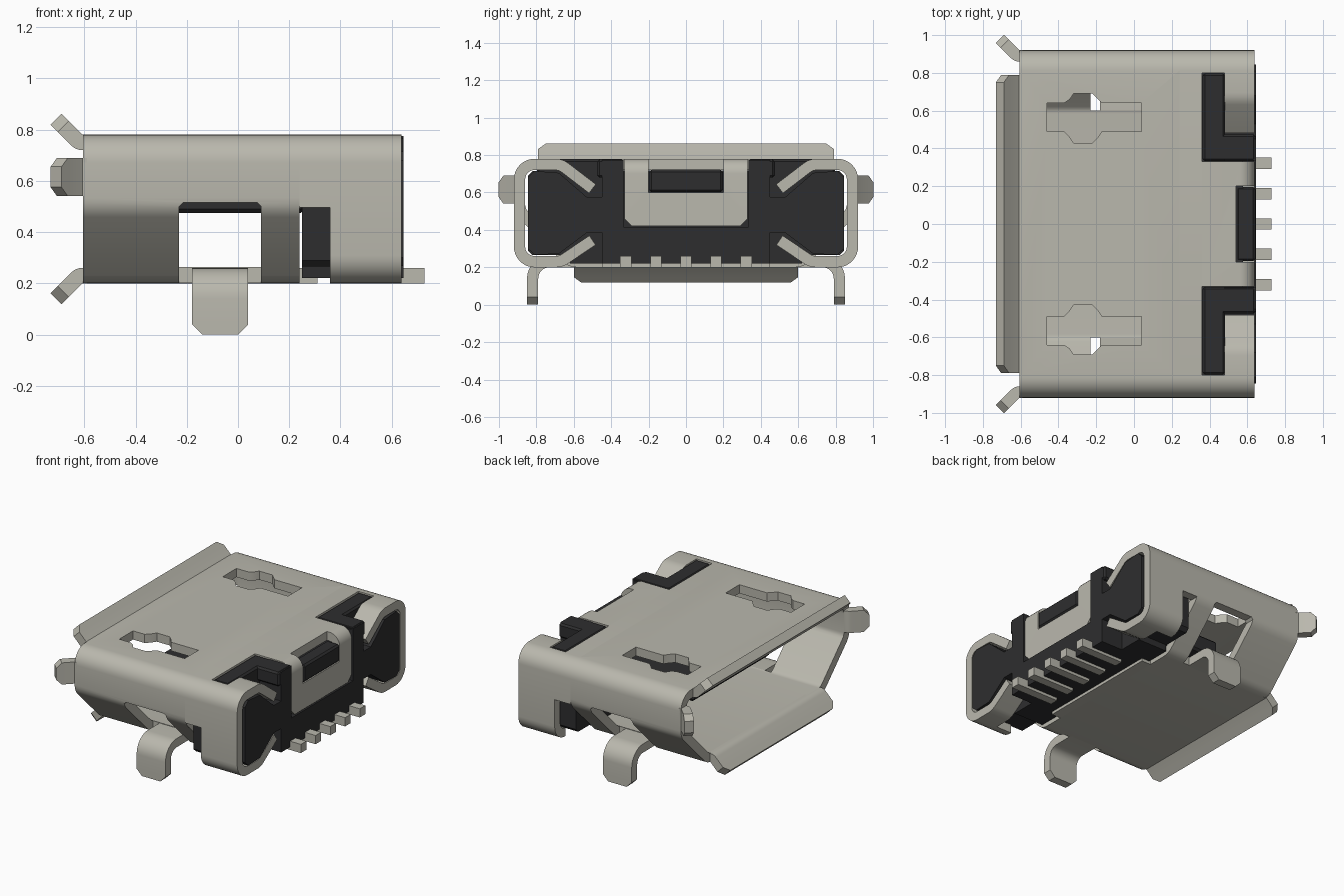
import bpy, bmesh, math
from mathutils import Vector

if "Cube" in bpy.data.objects:
    bpy.data.objects.remove(bpy.data.objects["Cube"])


def material(name, color):
    m = bpy.data.materials.new(name)
    m.use_nodes = True
    m.diffuse_color = (*color, 1)
    m.node_tree.nodes["Principled BSDF"].inputs["Base Color"].default_value = (*color, 1)
    return m


METAL = material("plated metal", (0.49, 0.48, 0.42))
BLACK = material("black plastic", (0.027, 0.027, 0.028))
T = 0.06  # sheet metal thickness


# Plane mappings: (u, v) lie in the profile plane, w runs along its width
def yz(u, v, w): return (w, u, v)
def yz_flip(u, v, w): return (w, -u, v)
def xz(u, v, w): return (u, w, v)
def xz_flip(u, v, w): return (u, -w, v)
def xy(u, v, w): return (u, v, w)
def xy_flip(u, v, w): return (u, -v, w)


def finish(name, bm, mat):
    bmesh.ops.recalc_face_normals(bm, faces=bm.faces)
    mesh = bpy.data.meshes.new(name)
    bm.to_mesh(mesh)
    bm.free()
    mesh.materials.append(mat)
    ob = bpy.data.objects.new(name, mesh)
    bpy.context.collection.objects.link(ob)
    smooth(ob)
    return ob


def activate(ob):
    bpy.ops.object.select_all(action='DESELECT')
    ob.select_set(True)
    bpy.context.view_layer.objects.active = ob


def smooth(ob):
    activate(ob)
    bpy.ops.object.shade_smooth_by_angle(angle=math.radians(30))


def prism(name, pts, lo, hi, place, mat, bevel=0):
    bm = bmesh.new()
    face = bm.faces.new([bm.verts.new(place(u, v, lo)) for u, v in pts])
    ext = bmesh.ops.extrude_face_region(bm, geom=[face])
    move = Vector(place(0, 0, hi - lo))
    bmesh.ops.translate(bm, vec=move, verts=[e for e in ext["geom"] if isinstance(e, bmesh.types.BMVert)])
    bmesh.ops.recalc_face_normals(bm, faces=bm.faces)
    if bevel:
        bmesh.ops.bevel(bm, geom=bm.edges[:], offset=bevel, segments=1, affect='EDGES')
    return finish(name, bm, mat)


def box(name, x, y, z, mat, bevel=0):
    pts = [(x[0], y[0]), (x[1], y[0]), (x[1], y[1]), (x[0], y[1])]
    return prism(name, pts, z[0], z[1], xy, mat, bevel)


def rounded(pts, r, closed):
    """Replace the corners of a path with arcs."""
    out, n = [], len(pts)
    pts = [Vector(p) for p in pts]
    for i, p in enumerate(pts):
        if not closed and i in (0, n - 1):
            out.append(p)
            continue
        d1 = (pts[i - 1] - p).normalized()
        d2 = (pts[(i + 1) % n] - p).normalized()
        half = math.acos(max(-1, min(1, d1.dot(d2)))) / 2
        c = p + (d1 + d2).normalized() * r / math.sin(half)
        va, vb = p + d1 * r / math.tan(half) - c, p + d2 * r / math.tan(half) - c
        phi = math.pi - 2 * half
        steps = max(3, round(phi / 0.2))
        for k in range(steps + 1):
            f = k / steps
            out.append(c + (va * math.sin((1 - f) * phi) + vb * math.sin(f * phi)) / math.sin(phi))
    return out


def ribbon(name, pts, r, lo, hi, place, closed=False, tip=0):
    """Bent sheet metal: a thick path extruded in width, with a chamfered tip."""
    path = rounded(pts, r, closed)
    if tip:
        path.insert(-1, path[-1] + (path[-2] - path[-1]).normalized() * tip)
    n = len(path)
    bm = bmesh.new()
    rings = []
    for i, p in enumerate(path):
        a = path[i - 1] if closed or i else None
        b = path[(i + 1) % n] if closed or i < n - 1 else None
        d1 = (p - a).normalized() if a is not None else (b - p).normalized()
        d2 = (b - p).normalized() if b is not None else d1
        n1, n2 = Vector((-d1.y, d1.x)), Vector((-d2.y, d2.x))
        m = (n1 + n2) / (1 + n1.dot(n2)) * T / 2
        cut = tip if i == n - 1 else 0
        corners = [(p + m, lo + cut), (p + m, hi - cut), (p - m, hi - cut), (p - m, lo + cut)]
        rings.append([bm.verts.new(place(q.x, q.y, w)) for q, w in corners])
    for i in range(n if closed else n - 1):
        A, B = rings[i], rings[(i + 1) % n]
        for k in range(4):
            j = (k + 1) % 4
            bm.faces.new((A[k], A[j], B[j], B[k]))
    if not closed:
        bm.faces.new(rings[0])
        bm.faces.new(rings[-1])
    return finish(name, bm, METAL)


def cut(ob, cutters):
    for c in cutters:
        c.hide_render = True
        mod = ob.modifiers.new("cut", 'BOOLEAN')
        mod.operation, mod.solver, mod.object = 'DIFFERENCE', 'EXACT', c
        activate(ob)
        bpy.ops.object.modifier_apply(modifier=mod.name)
        bpy.data.objects.remove(c)
    smooth(ob)


# Front shell: tapered ring with leg openings and latch holes
ring = [(0.89, 0.75), (0.89, 0.502), (0.618, 0.23), (-0.618, 0.23), (-0.89, 0.502), (-0.89, 0.75)]
shell = ribbon("front_shell", ring, 0.08, -0.605, 0.24, yz, closed=True)
opening = [(-0.23, 0.1), (0.09, 0.1), (0.09, 0.5), (0.075, 0.515), (-0.215, 0.515), (-0.23, 0.5)]
hole = [(-0.46, 0.49), (-0.37, 0.49), (-0.34, 0.46), (-0.32, 0.43), (-0.22, 0.43), (-0.19, 0.46),
        (-0.17, 0.49), (0.04, 0.49), (0.04, 0.64), (-0.17, 0.64), (-0.19, 0.66), (-0.22, 0.69),
        (-0.32, 0.69), (-0.34, 0.66), (-0.37, 0.64), (-0.46, 0.64)]
cutters = []
for side, flat in ((xz, xy), (xz_flip, xy_flip)):
    cutters.append(prism("leg_cutter", opening, 0.6, 1.1, side, METAL))
    cutters.append(prism("latch_cutter", hole, 0.66, 0.9, flat, METAL))
cut(shell, cutters)

# Shell behind the ring: roof bridge and floor extension
ribbon("roof_bridge", [(0.89, 0.495), (0.89, 0.75), (-0.89, 0.75), (-0.89, 0.495)], 0.08, 0.24, 0.36, yz)
box("floor_extension", (0.24, 0.31), (-0.45, 0.45), (0.2, 0.26), METAL)

# Rear retaining tab, bent down from the roof and slotted
tab = ribbon("rear_tab", [(0.36, 0.75), (0.608, 0.75), (0.608, 0.42)], 0.05, -0.33, 0.33, xz, tip=0.04)
cut(tab, [box("slot_cutter", (0.54, 0.8), (-0.2, 0.2), (0.6, 0.9), METAL)])

# Side walls, hooks and soldering legs
for side, place, leg_place in (("left", yz, yz), ("right", yz_flip, yz_flip)):
    ribbon("side_wall_" + side, [(0.8, 0.75), (0.89, 0.75), (0.89, 0.23), (0.8, 0.23)],
           0.08, 0.36, 0.48, place)
    ribbon("rear_hooks_" + side, [(0.5, 0.62), (0.67, 0.75), (0.89, 0.75), (0.89, 0.23), (0.67, 0.23), (0.5, 0.345)],
           0.08, 0.48, 0.638, place)
    ribbon("leg_" + side, [(0.58, 0.23), (0.82, 0.23), (0.82, 0)], 0.09, -0.18, 0.04, leg_place, tip=0.04)

# Flared lips round the mouth
ribbon("top_lip", [(-0.59, 0.75), (-0.62, 0.75), (-0.71, 0.84)], 0.03, -0.79, 0.79, xz, tip=0.04)
ribbon("bottom_lip", [(-0.59, 0.23), (-0.62, 0.23), (-0.71, 0.14)], 0.03, -0.6, 0.6, xz, tip=0.04)
for side, place in (("left", xy), ("right", xy_flip)):
    ribbon("side_lip_" + side, [(-0.59, 0.89), (-0.62, 0.89), (-0.71, 0.98)], 0.03, 0.54, 0.69, place, tip=0.035)

# Plastic insulator: front block, rear block with lobes, core and tongue
half = [(0.62, 0.22), (0.62, 0.265), (0.82, 0.265), (0.845, 0.29), (0.845, 0.69), (0.82, 0.715)]
prism("insulator_front", half + [(-y, z) for y, z in reversed(half)], 0.25, 0.48, yz, BLACK)
half = [(0.45, 0.22), (0.45, 0.385), (0.53, 0.385), (0.68, 0.272), (0.81, 0.267), (0.845, 0.3),
        (0.845, 0.68), (0.81, 0.715), (0.68, 0.705), (0.53, 0.575), (0.45, 0.575), (0.45, 0.775),
        (0.335, 0.775), (0.335, 0.415)]
prism("insulator_rear", half + [(-y, z) for y, z in reversed(half)], 0.48, 0.645, yz, BLACK)
box("insulator_core", (0.47, 0.578), (-0.34, 0.34), (0.4, 0.718), BLACK)
box("slot_block", (0.542, 0.643), (-0.197, 0.197), (0.602, 0.722), BLACK, 0.012)
box("tongue", (-0.35, 0.26), (-0.42, 0.42), (0.475, 0.6), BLACK, 0.015)
for s in (1, -1):
    for name, x, y in (("roof_pad_wide", (0.363, 0.482), (0.333, 0.797)),
                       ("roof_pad_long", (0.363, 0.645), (0.333, 0.475))):
        box(name, x, sorted((s * y[0], s * y[1])), (0.68, 0.778), BLACK, 0.012)

# Contact pins
for i in range(-2, 3):
    y = i * 0.161
    box("contact_pin", (0.4, 0.727), (y - 0.03, y + 0.03), (0.2, 0.26), METAL)
